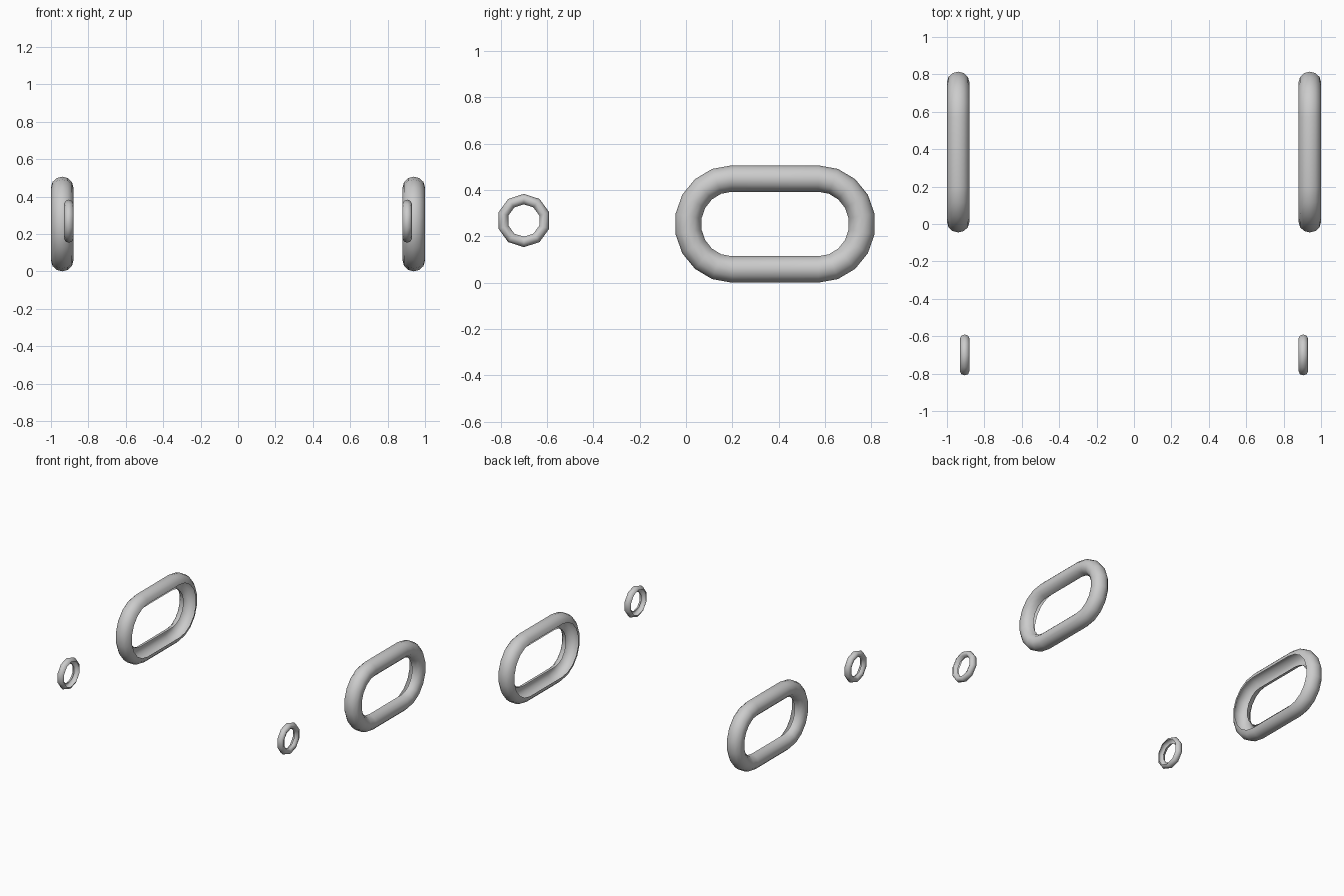
import bpy, bmesh
from math import sin, cos, pi, radians

if "Cube" in bpy.data.objects:
    bpy.data.objects.remove(bpy.data.objects["Cube"])


def arc(cy, cz, ry, rz, start, end, n):
    """Path points as (centre y, centre z, radius y, radius z, angle)."""
    return [(cy, cz, ry, rz, radians(start + (end - start) * i / n)) for i in range(n + 1)]


def open_tube(name, path, side, cx, half_width, half_thick, steps):
    """Closed loop of a 3/4 round shell, open on the corner facing the hole and the middle."""
    bm = bmesh.new()
    rows = []
    for cy, cz, ry, rz, t in path:
        row = []
        for j in range(steps + 1):
            a = -pi / 2 + 1.5 * pi * j / steps
            off = half_thick * cos(a)
            row.append(bm.verts.new((side * (cx + half_width * sin(a)),
                                     cy + (ry + off) * cos(t),
                                     cz + (rz + off) * sin(t))))
        rows.append(row)
    for i, row in enumerate(rows):
        nxt = rows[(i + 1) % len(rows)]
        for j in range(steps):
            quad = (row[j], nxt[j], nxt[j + 1], row[j + 1])
            f = bm.faces.new(quad if side < 0 else quad[::-1])
            f.smooth = True
    # make the crest faces point away from the hole
    bm.normal_update()
    bm.faces.ensure_lookup_table()
    f = max(bm.faces, key=lambda q: q.calc_center_median().z)
    if f.normal.z < 0:
        bmesh.ops.reverse_faces(bm, faces=bm.faces[:])
    me = bpy.data.meshes.new(name)
    bm.to_mesh(me)
    bm.free()
    ob = bpy.data.objects.new(name, me)
    bpy.context.collection.objects.link(ob)
    return ob


# long rear loop: two rounded ends joined by straight runs
CZ = 0.253
track = (arc(0.572, CZ, 0.189, 0.196, -90, 90, 9)
         + arc(0.197, CZ, 0.189, 0.196, 90, 270, 9))

# small ten-sided front ring
ring = arc(-0.70, 0.268, 0.0925, 0.0925, 90, 450, 10)[:-1]

for side, label in ((-1, "left"), (1, "right")):
    open_tube(f"rear_track_{label}", track, side, 0.94, 0.06, 0.057, 9)
    open_tube(f"front_ring_{label}", ring, side, 0.905, 0.025, 0.0225, 6)
